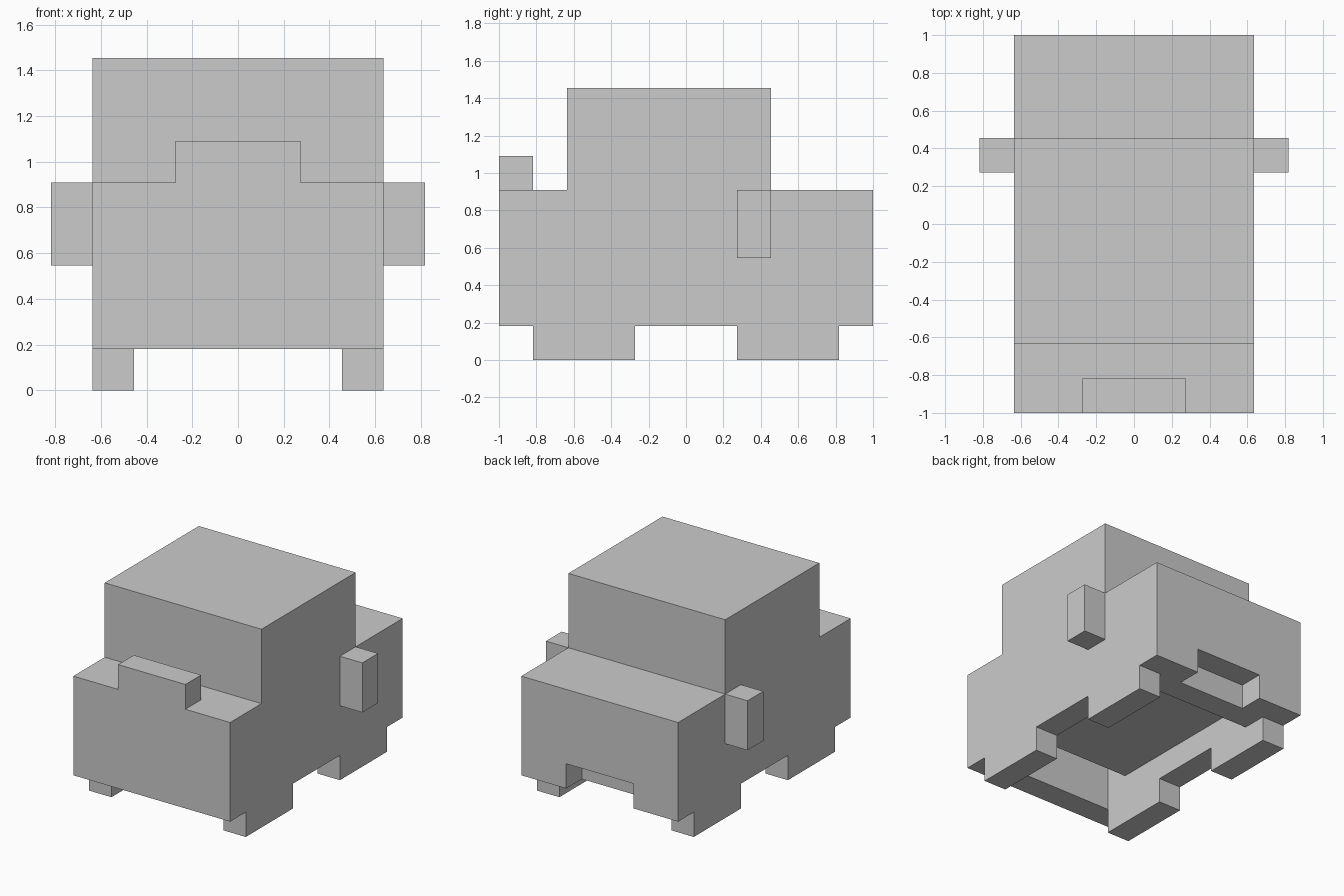
import bpy, bmesh

if "Cube" in bpy.data.objects:
    bpy.data.objects.remove(bpy.data.objects["Cube"])

U = 2 / 11  # one block of the grid


def extrude(name, profile, x0, x1):
    """Extrude a closed (y, z) profile from x0 to x1, all in block units."""
    bm = bmesh.new()
    face = bm.faces.new([bm.verts.new((x0 * U, y * U, z * U)) for y, z in profile])
    ext = bmesh.ops.extrude_face_region(bm, geom=[face])
    verts = [g for g in ext["geom"] if isinstance(g, bmesh.types.BMVert)]
    bmesh.ops.translate(bm, verts=verts, vec=((x1 - x0) * U, 0, 0))
    bmesh.ops.recalc_face_normals(bm, faces=bm.faces)
    mesh = bpy.data.meshes.new(name)
    bm.to_mesh(mesh)
    bm.free()
    obj = bpy.data.objects.new(name, mesh)
    bpy.context.collection.objects.link(obj)
    return obj


def box(name, x0, x1, y0, y1, z0, z1):
    return extrude(name, [(y0, z0), (y1, z0), (y1, z1), (y0, z1)], x0, x1)


def cut(target, cutter):
    cutter.hide_render = True
    cutter.hide_set(True)
    mod = target.modifiers.new(cutter.name, 'BOOLEAN')
    mod.operation = 'DIFFERENCE'
    mod.solver = 'EXACT'
    mod.object = cutter


# Body and cabin as one stepped side profile
body = extrude("car_body", [(-5.5, 1), (5.5, 1), (5.5, 5), (2.5, 5),
                            (2.5, 8), (-3.5, 8), (-3.5, 5), (-5.5, 5)], -3.5, 3.5)

# Underside recess with a deeper slot behind the front wall
cut(body, extrude("underside_cutter", [(-4.5, 0.5), (3.5, 0.5), (3.5, 2),
                                       (-3.5, 2), (-3.5, 4), (-4.5, 4)], -2.5, 2.5))

# Bumper notch at the back
cut(body, box("notch_cutter", -1.5, 1.5, 4.5, 6, 0.5, 2))

# Raised block on the front deck
box("deck_block", -1.5, 1.5, -5.5, -4.5, 5, 6)

# Wheels and side mirrors on both sides
for side, s in (("left", -1), ("right", 1)):
    for end, y in (("front", -4.5), ("back", 1.5)):
        box(f"{end}_{side}_wheel", s * 2.5, s * 3.5, y, y + 3, 0, 1)
    box(f"{side}_mirror", s * 3.5, s * 4.5, 1.5, 2.5, 3, 5)
